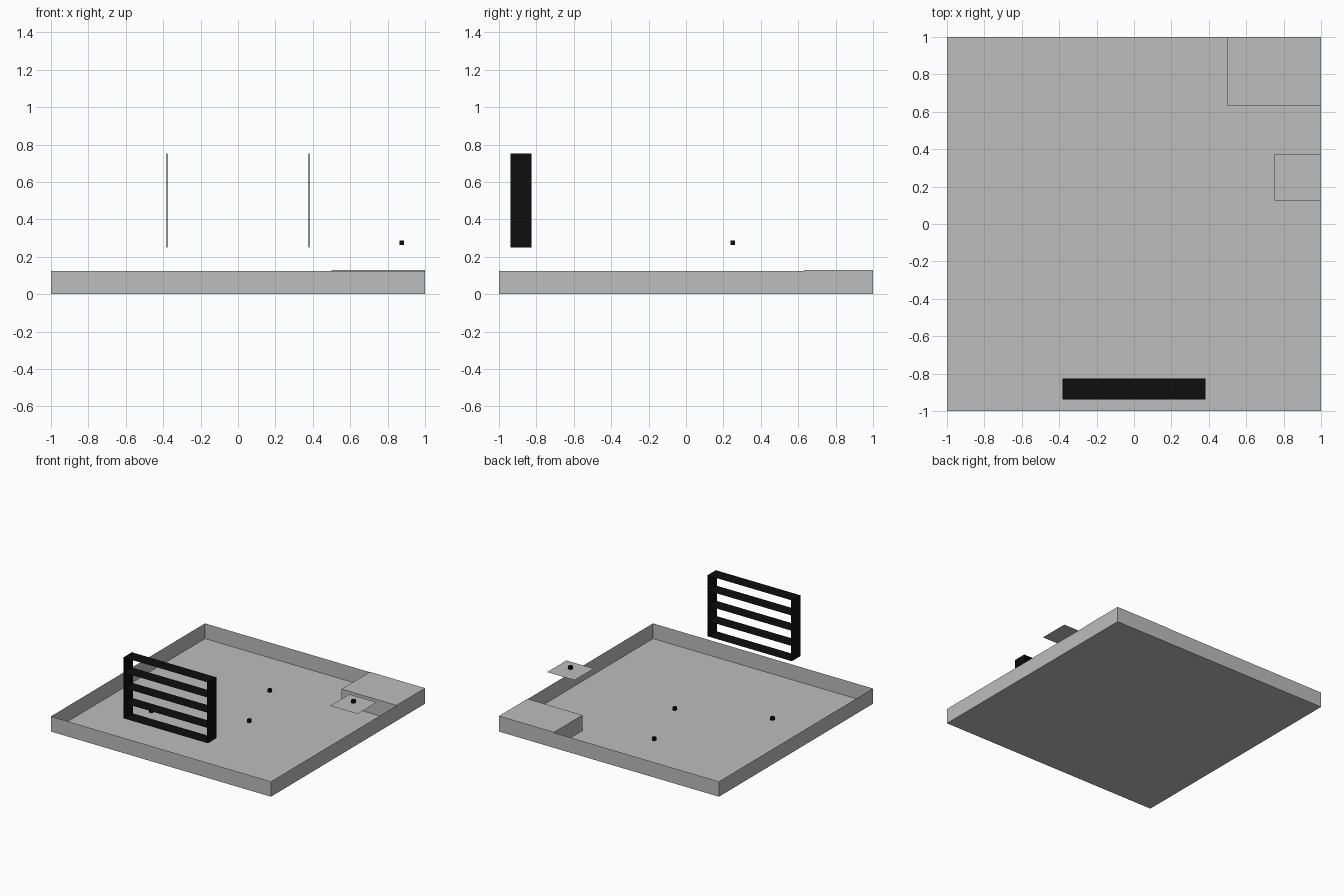
import bpy, bmesh
from mathutils import Vector

if "Cube" in bpy.data.objects:
    bpy.data.objects.remove(bpy.data.objects["Cube"])


def material(name, value):
    m = bpy.data.materials.new(name)
    m.diffuse_color = (value, value, value, 1)
    m.use_nodes = True
    m.node_tree.nodes["Principled BSDF"].inputs["Base Color"].default_value = m.diffuse_color
    return m


grey = material("grey", 0.51)
black = material("black", 0.0042)


def box(name, lo, hi, mat, drop=()):
    """Box between two corners; drop lists face directions left open."""
    lo, hi = Vector(lo), Vector(hi)
    bm = bmesh.new()
    bmesh.ops.create_cube(bm, size=1)
    bm.normal_update()
    gone = [f for f in bm.faces for d in drop if f.normal.dot(Vector(d)) > 0.9]
    bmesh.ops.delete(bm, geom=gone, context='FACES')
    for v in bm.verts:
        v.co = Vector([(lo[i] + hi[i]) / 2 + v.co[i] * (hi[i] - lo[i]) for i in range(3)])
    me = bpy.data.meshes.new(name)
    bm.to_mesh(me)
    bm.free()
    me.materials.append(mat)
    ob = bpy.data.objects.new(name, me)
    bpy.context.collection.objects.link(ob)
    return ob


UP, DOWN = (0, 0, 1), (0, 0, -1)
SIDES = ((1, 0, 0), (-1, 0, 0), (0, 1, 0), (0, -1, 0))


def sheet(name, x0, x1, y0, y1, z, mat):
    """Flat single-surface horizontal panel."""
    return box(name, (x0, y0, z - 0.001), (x1, y1, z), mat, drop=(DOWN,) + SIDES)


# Open tray with sheet-thin walls
box("tray", (-1, -1, 0), (1, 1, 0.125), grey, drop=(UP,))

# Raised block in the back right corner
box("corner_block", (0.5, 0.63, 0), (1, 1, 0.128), grey, drop=(DOWN,))

# Square plates, each with a small open black collar floating above
for i, (x, y, z) in enumerate([(0.875, 0.25, 0.25), (-0.05, 0.485, 0.002),
                               (0.13, -0.04, 0.002), (-0.565, -0.315, 0.002)]):
    sheet(f"plate_{i}", x - 0.125, x + 0.125, y - 0.125, y + 0.125, z, grey)
    r = 0.0125
    box(f"collar_{i}", (x - r, y - r, z + 0.012), (x + r, y + r, z + 0.037),
        black, drop=(UP, DOWN))

# Grille: two upright ends and five flat slats
Y0, Y1 = -0.9375, -0.827
for name, s in (("left", -1), ("right", 1)):
    xs = sorted((s * 0.376, s * 0.383))
    box(f"grille_{name}_end", (xs[0], Y0, 0.25), (xs[1], Y1, 0.752), black)
for i in range(5):
    sheet(f"grille_slat_{i}", -0.38, 0.38, Y0, Y1, 0.25 + 0.125 * i, black)
